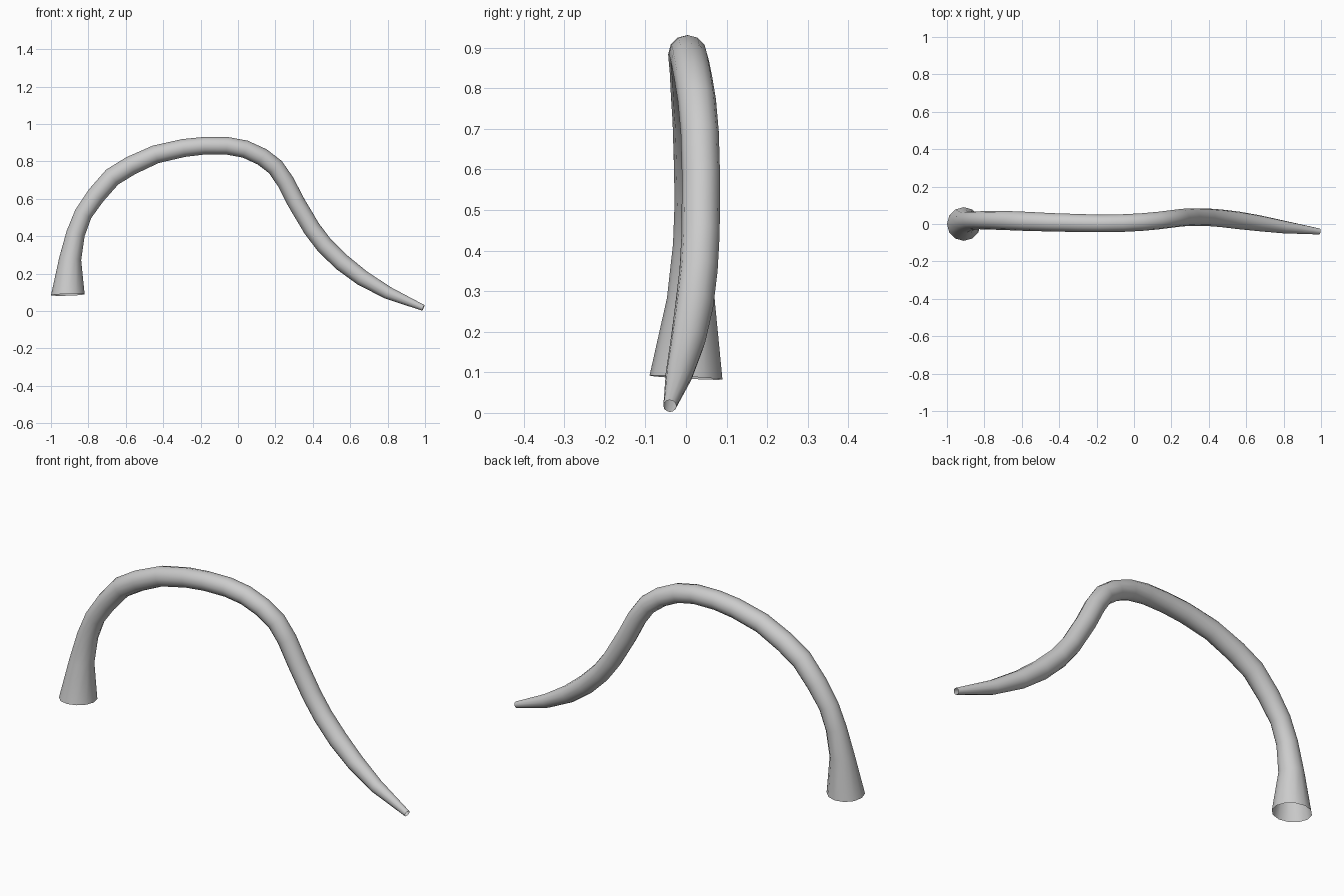
import bpy
import bmesh
from math import cos, sin, tau
from mathutils import Vector

cube = bpy.data.objects.get("Cube")
if cube:
    bpy.data.objects.remove(cube, do_unlink=True)

SIDES = 12

# Centre line and radius of the tube: x, y, z, radius
PATH = [
    (-.91, 0, .087, .09), (-.897, .012, .28, .059), (-.868, .018, .415, .05),
    (-.827, .02, .52, .048), (-.76, .02, .617, .05), (-.672, .018, .717, .051),
    (-.572, .014, .778, .051), (-.44, .009, .838, .049), (-.29, .005, .872, .048),
    (-.18, .003, .884, .047), (-.06, .005, .884, .047), (.038, .01, .866, .047),
    (.128, .018, .825, .047), (.2, .027, .77, .047), (.255, .034, .69, .047),
    (.31, .037, .583, .047), (.395, .036, .44, .047), (.462, .031, .352, .047),
    (.555, .02, .261, .047), (.663, .005, .178, .043), (.8, -.016, .098, .034),
    (.991, -.04, .017, .016),
]

# Light grey material
grey = bpy.data.materials.new("light_grey")
grey.use_nodes = True
colour = (.6, .6, .6, 1)
grey.diffuse_color = colour
grey.node_tree.nodes["Principled BSDF"].inputs["Base Color"].default_value = colour

# Rings across the path, perpendicular to its direction
points = [Vector(p[:3]) for p in PATH]
last = len(points) - 1
bm = bmesh.new()
rings = []
for i, point in enumerate(points):
    before = (point - points[max(i - 1, 0)]).normalized()
    after = (points[min(i + 1, last)] - point).normalized()
    along = (before + after).normalized()
    if i == 0:
        along = Vector((-.03, .055, 1)).normalized()
    side = Vector((0, 1, 0))
    side = (side - along * side.dot(along)).normalized()
    up = along.cross(side)
    radius = PATH[i][3]
    rings.append([bm.verts.new(point + radius * (side * cos(tau * k / SIDES) + up * sin(tau * k / SIDES)))
                  for k in range(SIDES)])

# Open-ended tube wall
for a, b in zip(rings, rings[1:]):
    for k in range(SIDES):
        n = (k + 1) % SIDES
        bm.faces.new((a[k], a[n], b[n], b[k]))
bmesh.ops.recalc_face_normals(bm, faces=bm.faces)

mesh = bpy.data.meshes.new("curved_tube")
bm.to_mesh(mesh)
bm.free()
mesh.materials.append(grey)
tube = bpy.data.objects.new("curved_tube", mesh)
bpy.context.collection.objects.link(tube)

# Smooth shading
for obj in bpy.context.selected_objects:
    obj.select_set(False)
tube.select_set(True)
bpy.context.view_layer.objects.active = tube
bpy.ops.object.shade_smooth()
